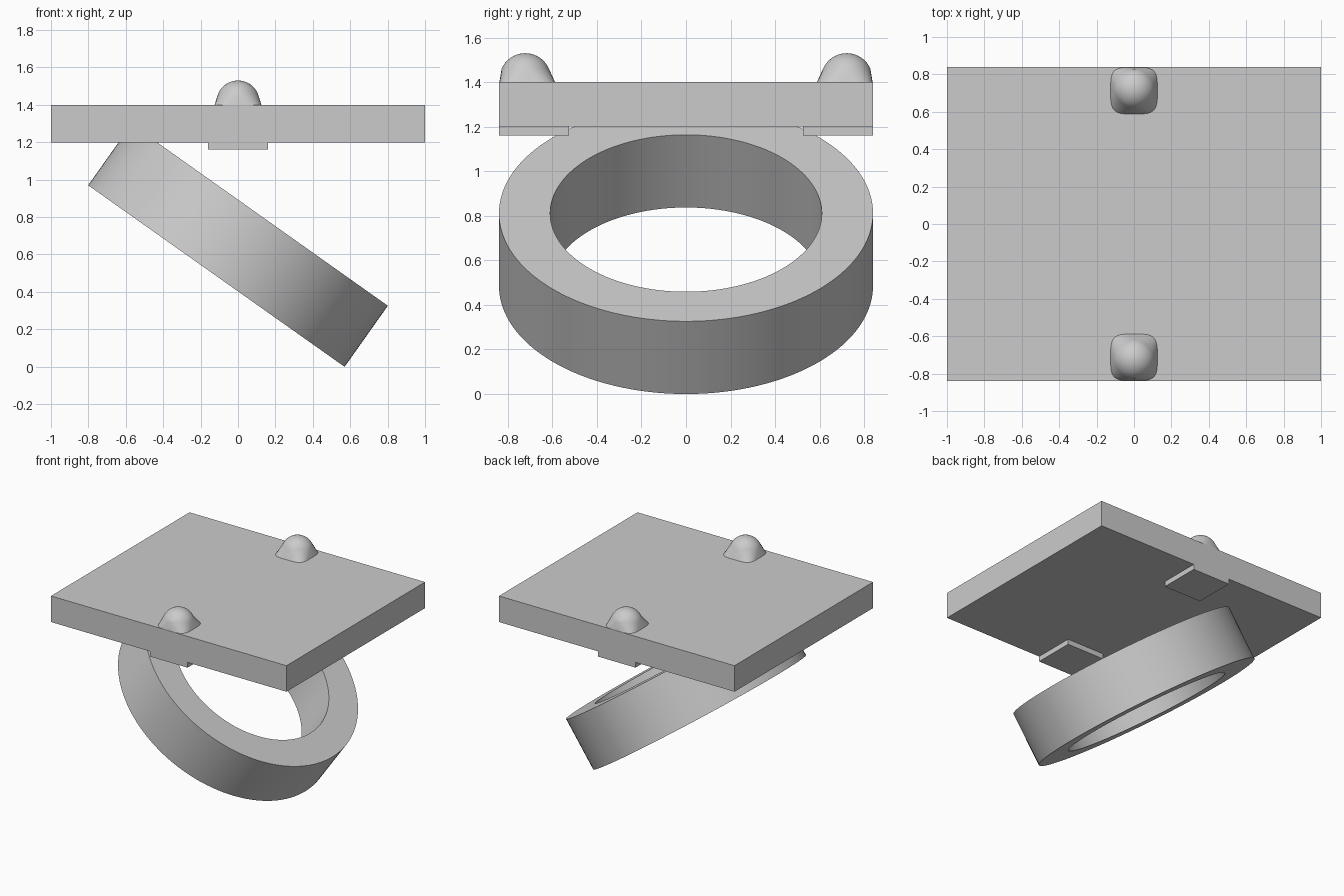
import bpy
import bmesh
import math
from mathutils import Matrix, Vector

cube = bpy.data.objects.get("Cube")
if cube:
    bpy.data.objects.remove(cube, do_unlink=True)

GREY = (0.6, 0.6, 0.6, 1)
grey = bpy.data.materials.new("plain_grey")
grey.use_nodes = True
grey.diffuse_color = GREY
grey.node_tree.nodes["Principled BSDF"].inputs["Base Color"].default_value = GREY


def finish(name, bm, smooth=False):
    """Turn a bmesh into a named object with the grey material."""
    bmesh.ops.remove_doubles(bm, verts=bm.verts, dist=1e-5)
    bmesh.ops.recalc_face_normals(bm, faces=bm.faces)
    mesh = bpy.data.meshes.new(name)
    bm.to_mesh(mesh)
    bm.free()
    obj = bpy.data.objects.new(name, mesh)
    bpy.context.collection.objects.link(obj)
    mesh.materials.append(grey)
    if smooth:
        bpy.ops.object.select_all(action="DESELECT")
        obj.select_set(True)
        bpy.context.view_layer.objects.active = obj
        bpy.ops.object.shade_smooth_by_angle(angle=math.radians(35))
    return obj


def box(name, size, centre):
    bm = bmesh.new()
    bmesh.ops.create_cube(bm, size=1)
    bmesh.ops.scale(bm, vec=size, verts=bm.verts)
    bmesh.ops.translate(bm, vec=centre, verts=bm.verts)
    return finish(name, bm)


def ring(name, outer, inner, height):
    """Spin a rectangular section around the z axis."""
    bm = bmesh.new()
    h = height / 2
    section = [bm.verts.new(p) for p in
               ((inner, 0, -h), (outer, 0, -h), (outer, 0, h), (inner, 0, h))]
    edges = [bm.edges.new((section[i], section[(i + 1) % 4])) for i in range(4)]
    bmesh.ops.spin(bm, geom=section + edges, cent=(0, 0, 0), axis=(0, 0, 1),
                   angle=math.tau, steps=128, use_merge=True)
    return finish(name, bm, smooth=True)


def knob(name, side):
    """Loft a rounded-square foot into a spherical dome."""
    steps, radius, half = 48, 0.116, 0.125
    dome = Vector((0, side * 0.722, 1.414))
    foot = Vector((0, side * 0.713, 1.4))
    angles = [math.tau * i / steps for i in range(steps)]
    bm = bmesh.new()

    def soft(v):
        return math.copysign(math.sqrt(abs(v)), v)

    loops = [[bm.verts.new(foot + half * Vector((soft(math.cos(a)), soft(math.sin(a)), 0)))
              for a in angles]]
    for k in range(10):
        lift = math.radians(24 + 6.5 * k)
        r, z = radius * math.cos(lift), radius * math.sin(lift)
        loops.append([bm.verts.new(dome + Vector((r * math.cos(a), r * math.sin(a), z)))
                      for a in angles])
    for low, high in zip(loops, loops[1:]):
        for i in range(steps):
            j = (i + 1) % steps
            bm.faces.new((low[i], low[j], high[j], high[i]))
    top = bm.verts.new(dome + Vector((0, 0, radius)))
    for i in range(steps):
        bm.faces.new((loops[-1][i], loops[-1][(i + 1) % steps], top))
    bm.faces.new(loops[0][::-1])
    return finish(name, bm, smooth=True)


# Flat rectangular plate
box("plate", (2, 1.68, 0.2), (0, 0, 1.3))

# Tilted band, its upper rim buried in the plate
band = ring("tilted_ring", 0.84, 0.61, 0.4)
band.matrix_world = Matrix.Translation((0, 0, 0.648)) @ Matrix.Rotation(math.radians(35.3), 4, "Y")

# Knob above and tab below the plate at both the front and back edges
for label, side in (("front", -1), ("back", 1)):
    knob(label + "_knob", side)
    box(label + "_tab", (0.32, 0.315, 0.04), (0, side * 0.6825, 1.18))
